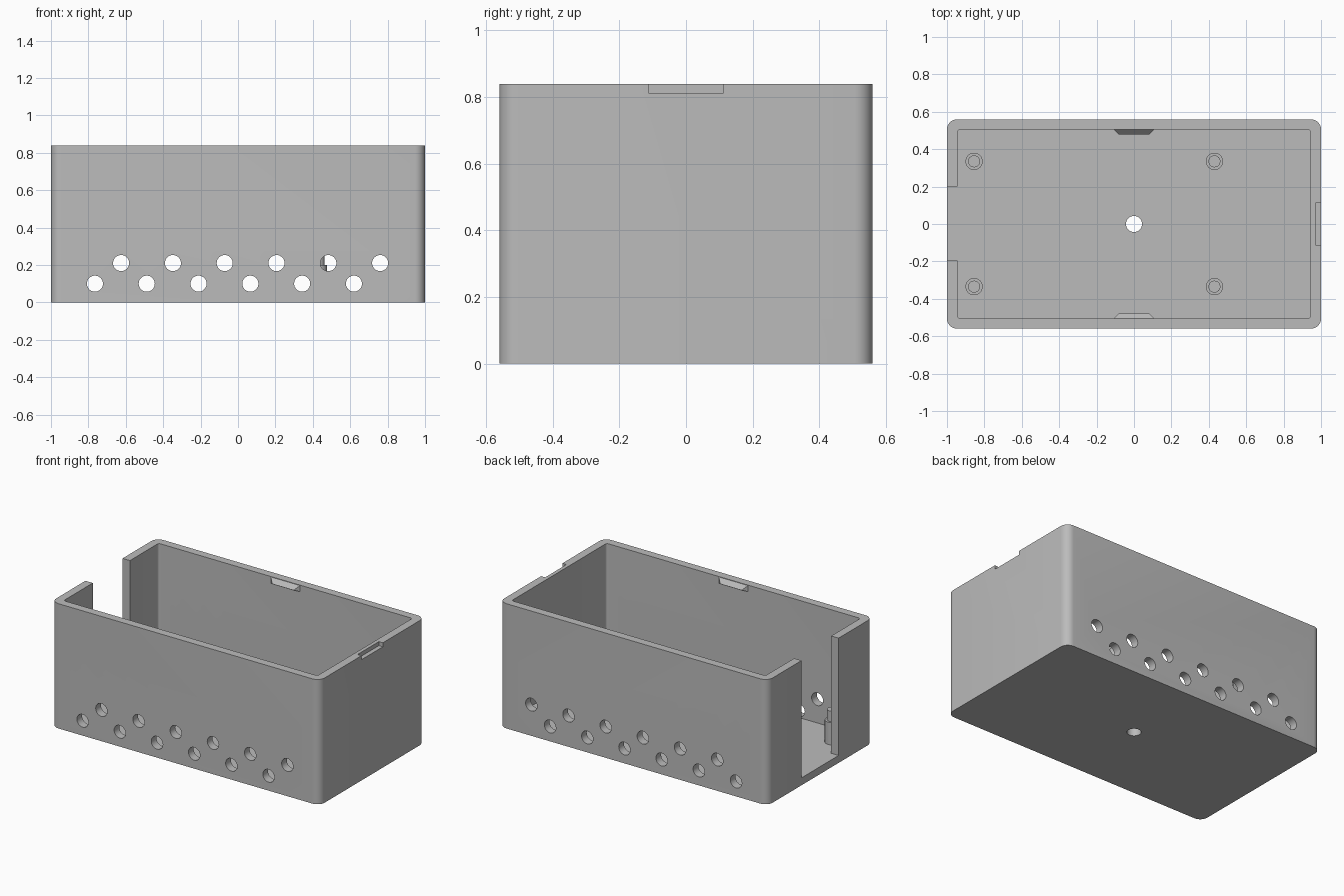
import bpy, bmesh, math
from mathutils import Matrix

cube = bpy.data.objects.get("Cube")
if cube:
    bpy.data.objects.remove(cube, do_unlink=True)

grey = bpy.data.materials.new("plain grey")
grey.use_nodes = True
grey.diffuse_color = (0.5, 0.5, 0.5, 1)
grey.node_tree.nodes["Principled BSDF"].inputs["Base Color"].default_value = (0.5, 0.5, 0.5, 1)

HX, HY, HEIGHT = 1.0, 0.56, 0.84    # outer half sizes and height
WALL, FLOOR = 0.055, 0.05


def finish(name, bm):
    bmesh.ops.recalc_face_normals(bm, faces=bm.faces)
    mesh = bpy.data.meshes.new(name)
    bm.to_mesh(mesh)
    bm.free()
    mesh.materials.append(grey)
    ob = bpy.data.objects.new(name, mesh)
    bpy.context.collection.objects.link(ob)
    return ob


def block(name, x, y, z, radius=0):
    """Box between the given ranges, with rounded upright edges."""
    bm = bmesh.new()
    spans = (x, y, z)
    size = [b - a for a, b in spans]
    mid = [(a + b) / 2 for a, b in spans]
    bmesh.ops.create_cube(bm, size=1, matrix=Matrix.Translation(mid) @ Matrix.Diagonal((*size, 1)))
    if radius:
        upright = [e for e in bm.edges if abs(e.verts[0].co.z - e.verts[1].co.z) > 0.1]
        bmesh.ops.bevel(bm, geom=upright, offset=radius, segments=8, profile=0.5, affect='EDGES')
    return finish(name, bm)


def add_cylinder(bm, centre, radius, depth, tilt=0):
    bmesh.ops.create_cone(bm, cap_ends=True, segments=32, radius1=radius, radius2=radius, depth=depth,
                          matrix=Matrix.Translation(centre) @ Matrix.Rotation(tilt, 4, 'X'))


def smooth(ob):
    bpy.ops.object.select_all(action='DESELECT')
    ob.select_set(True)
    bpy.context.view_layer.objects.active = ob
    bpy.ops.object.shade_smooth_by_angle(angle=math.radians(30))


# Open box and its cutters
shell = block("box_shell", (-HX, HX), (-HY, HY), (0, HEIGHT), 0.055)
cavity = block("cavity_cutter", (-HX + WALL, HX - WALL), (-HY + WALL, HY - WALL), (FLOOR, 1), 0.016)
slot = block("end_slot_cutter", (-1.1, -0.9), (-0.195, 0.2), (FLOOR, 1))
notch = block("rim_notch_cutter", (0.97, 1.1), (-0.113, 0.113), (0.813, 1))

# Two staggered rows of vents through both long walls, and the floor hole
bm = bmesh.new()
for start, z in ((-0.765, 0.1), (-0.625, 0.21)):
    for i in range(6):
        add_cylinder(bm, (start + 0.277 * i, 0, z), 0.043, 1.4, math.pi / 2)
vents = finish("vent_cutter", bm)
bm = bmesh.new()
add_cylinder(bm, (0, 0, 0), 0.043, 0.3)
floor_hole = finish("floor_hole_cutter", bm)

for cutter in (cavity, slot, notch, vents, floor_hole):
    mod = shell.modifiers.new(cutter.name, 'BOOLEAN')
    mod.operation = 'DIFFERENCE'
    mod.solver = 'EXACT'
    mod.object = cutter

# Bake the cuts so the shading can be set on the final faces
bpy.context.view_layer.update()
baked = bpy.data.meshes.new_from_object(shell.evaluated_get(bpy.context.evaluated_depsgraph_get()))
shell.modifiers.clear()
shell.data = baked
for cutter in (cavity, slot, notch, vents, floor_hole):
    bpy.data.objects.remove(cutter, do_unlink=True)
baked.materials.clear()
baked.materials.append(grey)
smooth(shell)

# Stepped standoffs on the floor
for side, x in (("right", -0.855), ("left", 0.43)):
    for end, y in (("front", -0.335), ("back", 0.335)):
        bm = bmesh.new()
        add_cylinder(bm, (x, y, 0.12), 0.046, 0.16)
        add_cylinder(bm, (x, y, 0.235), 0.032, 0.07)
        smooth(finish(f"standoff_{end}_{side}", bm))

# Wedge clips under the rim of the long walls
for end, s in (("front", -1), ("back", 1)):
    bm = bmesh.new()
    wall_y, tip_y = s * (HY - WALL + 0.002), s * 0.478
    ridge = [bm.verts.new((x, tip_y, 0.808)) for x in (-0.08, 0.08)]
    top = [bm.verts.new((x, wall_y, HEIGHT - 0.001)) for x in (-0.11, 0.11)]
    low = [bm.verts.new((x, wall_y, 0.795)) for x in (-0.11, 0.11)]
    for face in ((top[0], top[1], ridge[1], ridge[0]), (ridge[0], ridge[1], low[1], low[0]),
                 (low[0], low[1], top[1], top[0]), (top[0], ridge[0], low[0]), (top[1], low[1], ridge[1])):
        bm.faces.new(face)
    finish(f"lid_clip_{end}", bm)
